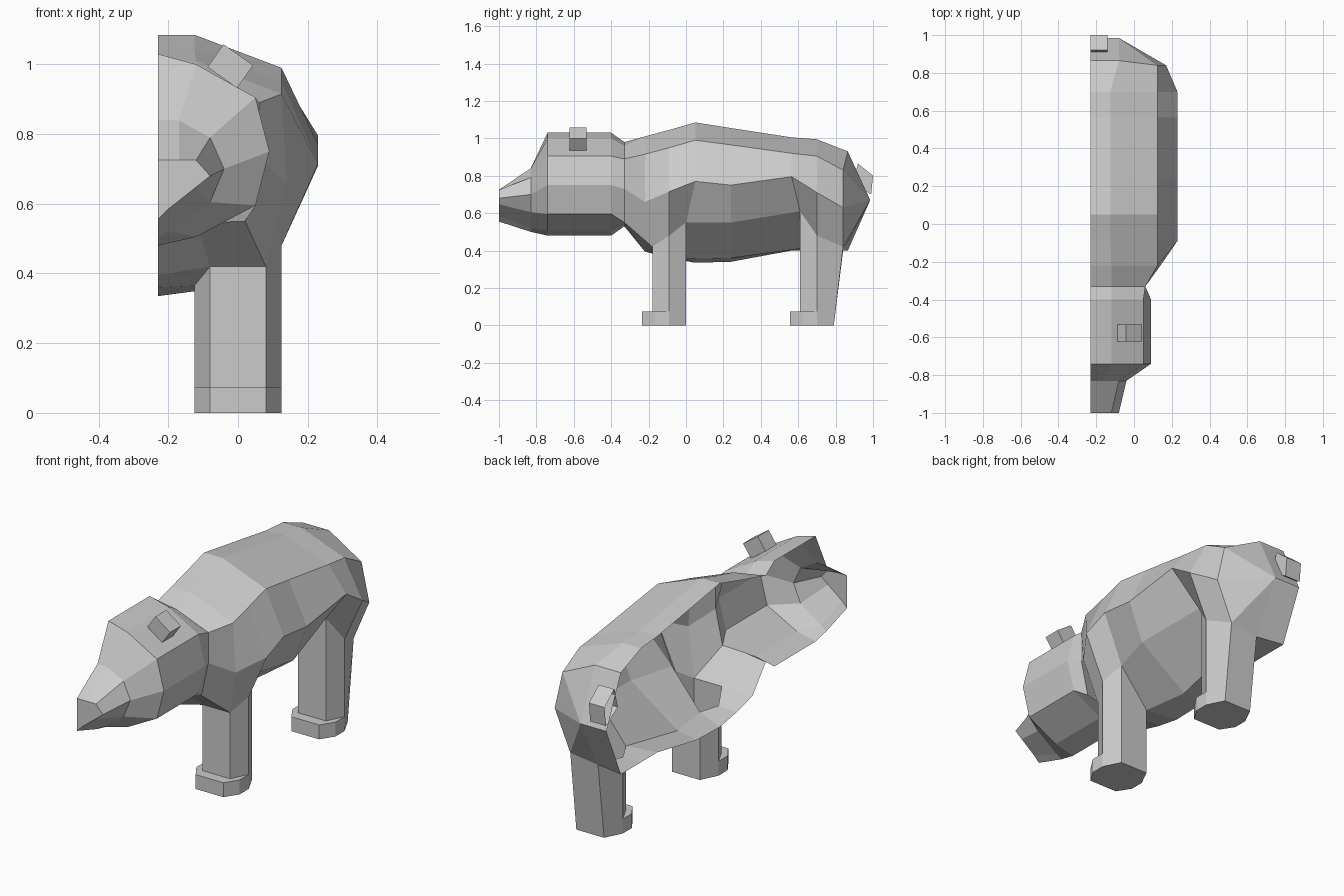
import bpy, bmesh, math

if "Cube" in bpy.data.objects:
    bpy.data.objects.remove(bpy.data.objects["Cube"])

CUT = -0.23  # plane of the open half model


def loft(name, rings, closed=False, cap=False, skip=()):
    """Join rings of points with flat quads; skip holds (ring, column) holes."""
    bm = bmesh.new()
    vs = [[bm.verts.new(p) for p in r] for r in rings]
    n = len(vs[0])
    for i in range(len(vs) - 1):
        for j in range(n if closed else n - 1):
            if (i, j) not in skip:
                k = (j + 1) % n
                bm.faces.new((vs[i][j], vs[i][k], vs[i + 1][k], vs[i + 1][j]))
    if cap:
        bm.faces.new(vs[0][::-1])
    if cap == "both":
        bm.faces.new(vs[-1])
    bmesh.ops.remove_doubles(bm, verts=bm.verts, dist=0.0005)
    me = bpy.data.meshes.new(name)
    bm.to_mesh(me)
    bm.free()
    ob = bpy.data.objects.new(name, me)
    bpy.context.collection.objects.link(ob)
    return ob


# body half-sections: y, lower y, top z, B x, C x z, D x z, E x z, F x z, bottom z
body_rows = [
    (-.33, -.33, .98, -.12, .06, .89, .06, .73, .02, .55, -.12, .545, .53),
    (-.22, -.18, 1.01, -.12, .125, .915, .14, .66, .08, .42, -.08, .42, .395),
    (-.09, -.09, 1.045, -.125, .125, .95, .23, .715, .125, .48, -.125, .365, .36),
    (.05, 0, 1.085, -.125, .125, .99, .23, .77, .08, .55, -.08, .355, .335),
    (.24, .24, 1.055, -.125, .125, .965, .23, .75, .15, .55, -.12, .36, .34),
    (.565, .61, 1.005, -.125, .125, .92, .23, .795, .08, .61, -.08, .41, .40),
    (.70, .70, .995, -.125, .125, .905, .23, .71, .125, .48, -.125, .40, .40),
    (.865, .84, .93, -.08, .125, .83, .17, .63, .08, .42, -.08, .40, .40),
    (.985, .985, .67, -.08, -.08, .67, -.08, .67, -.08, .67, -.08, .67, .67),
]


def body_ring(r):
    y, yl, top, bx, cx, cz, dx, dz, ex, ez, fx, fz, bot = r
    ym = min(y, 0.84) if y < 0.9 else y
    return [(CUT, y, top), (bx, y, top - (.02 if y < -.3 else 0)), (cx, ym, cz),
            (dx, ym, dz), (ex, yl, ez), (fx, yl, fz), (CUT, y, bot)]


body_rings = [body_ring(r) for r in body_rows]
loft("body", body_rings, skip={(1, 4), (2, 4), (5, 4), (6, 4)})

# head and muzzle
skull = [(CUT, 1.03), (-.12, 1.0), (.05, .905), (.09, .75), (.05, .595), (-.12, .505), (CUT, .48)]
stop = [(CUT, .84), (-.17, .84), (-.08, .79), (-.04, .70), (-.08, .605), (-.2, .52), (CUT, .50)]
nose = [(CUT, .725), (-.17, .725), (-.12, .725), (-.08, .68), (-.12, .648), (-.2, .585), (CUT, .555)]
head_rings = [[(x, y, z) for x, z in sec]
              for y, sec in ((-1, nose), (-.83, stop), (-.74, skull), (-.40, skull))]
loft("head", head_rings + [body_rings[0]], cap=True)

# legs: six-sided columns with tops meeting the body, plus feet
HEX = [(-.08, -.09), (.08, -.09), (.125, 0), (.08, .09), (-.08, .09), (-.125, 0)]
FOOT = [(-.08, -.145), (.08, -.145), (.125, -.075), (.125, 0), (-.125, 0), (-.125, -.075)]
for name, yc, tops, lean in (
        ("front", -.09, (.42, .42, .48, .55, .355, .365), 0),
        ("rear", .70, (.41, .61, .48, .42, .40, .40), .05)):
    low = [(x, yc + y, 0) for x, y in HEX]
    high = [(x, yc + y + (lean if y > 0 else 0), z) for (x, y), z in zip(HEX, tops)]
    loft(name + "_leg", [low, high], closed=True, cap=True)
    loft(name + "_foot", [[(x, yc + y, z) for x, y in FOOT] for z in (0, .075)],
         closed=True, cap="both")

# ear
bpy.ops.mesh.primitive_cube_add(size=1, location=(-.022, -.577, .995),
                                rotation=(0, math.radians(35), 0))
ear = bpy.context.object
ear.name = "ear"
ear.scale = (.104, .09, .08)

# tail: short half stub, open on the cut plane
tail = [(.92, .865), (.89, .76), (.99, .70), (1.0, .80)]
loft("tail", [[(x, y, z) for y, z in tail] for x in (-.14, CUT)], closed=True, cap=True)
